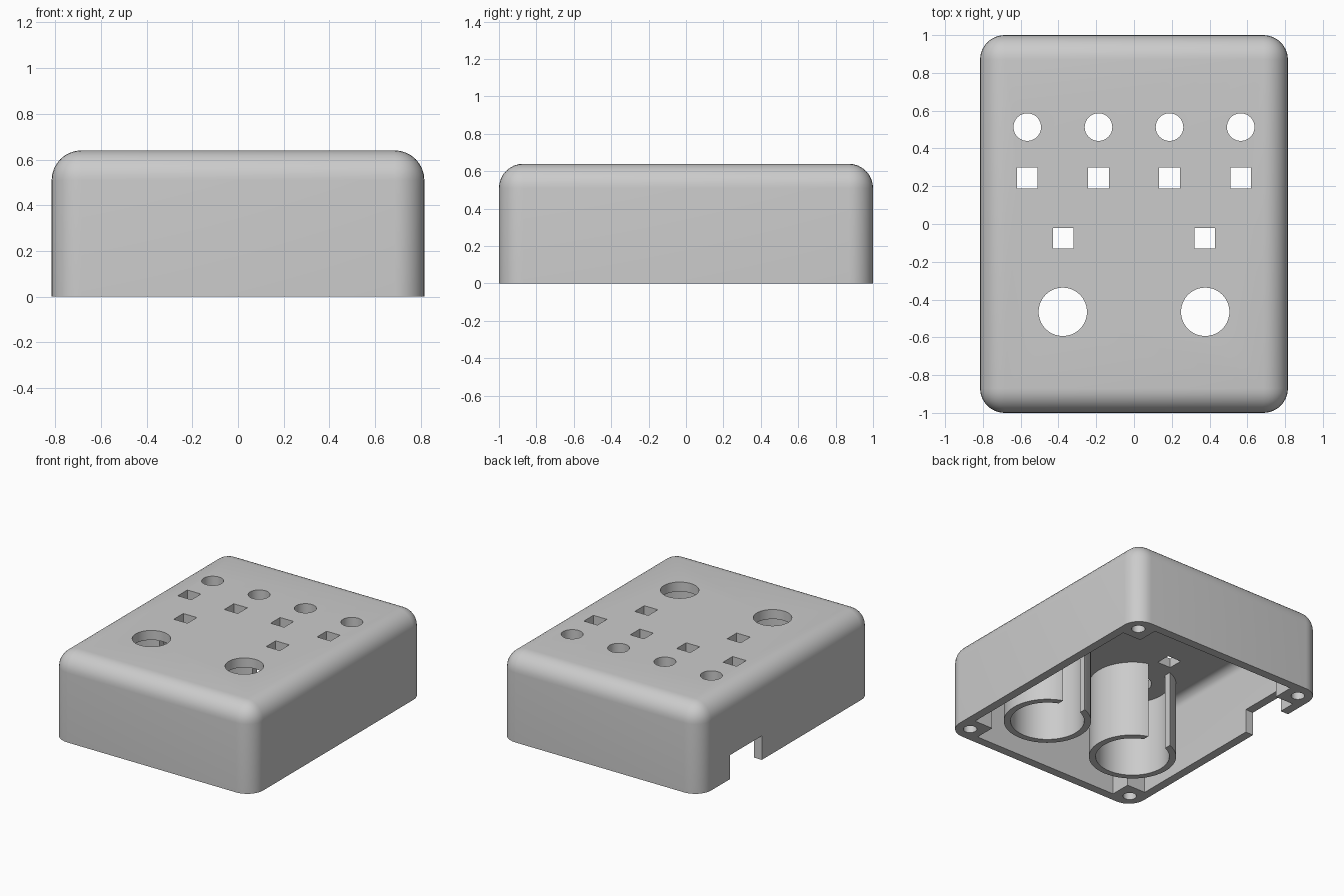
import bpy, bmesh, math
from mathutils import Matrix

if "Cube" in bpy.data.objects:
    bpy.data.objects.remove(bpy.data.objects["Cube"])

W, D, H = 0.815, 1.0, 0.64      # half width, half depth, height
WALL, R = 0.064, 0.13           # wall thickness, outer fillet radius
CEIL = H - 0.07                 # underside of the lid
TUBES = [(-0.377, -0.465), (0.377, -0.465)]


def finish(bm, name):
    bmesh.ops.recalc_face_normals(bm, faces=bm.faces)
    me = bpy.data.meshes.new(name)
    bm.to_mesh(me)
    bm.free()
    ob = bpy.data.objects.new(name, me)
    bpy.context.collection.objects.link(ob)
    return ob


def block(name, x0, x1, y0, y1, z0, z1, radius=0.0, segments=8):
    """Box; with a radius, every edge except the bottom ones is rounded."""
    bm = bmesh.new()
    mat = Matrix.Translation(((x0 + x1) / 2, (y0 + y1) / 2, (z0 + z1) / 2))
    mat = mat @ Matrix.Diagonal((x1 - x0, y1 - y0, z1 - z0, 1))
    bmesh.ops.create_cube(bm, size=1, matrix=mat)
    if radius:
        mid = (z0 + z1) / 2
        edges = [e for e in bm.edges if max(v.co.z for v in e.verts) > mid]
        bmesh.ops.bevel(bm, geom=edges, offset=radius, segments=segments,
                        profile=0.5, affect='EDGES')
    return finish(bm, name)


def rod(name, x, y, r, z0, z1, sides=64):
    bm = bmesh.new()
    bmesh.ops.create_cone(bm, cap_ends=True, segments=sides, radius1=r, radius2=r,
                          depth=z1 - z0, matrix=Matrix.Translation((x, y, (z0 + z1) / 2)))
    return finish(bm, name)


def cut(target, cutter):
    """Subtract the cutter, then discard it."""
    mod = target.modifiers.new("cut", 'BOOLEAN')
    mod.operation, mod.solver, mod.object = 'DIFFERENCE', 'EXACT', cutter
    bpy.context.view_layer.objects.active = target
    bpy.ops.object.modifier_apply(modifier=mod.name)
    bpy.data.objects.remove(cutter, do_unlink=True)


# Rounded outer body
enclosure = block("enclosure", -W, W, -D, D, 0, H, R)

# Hollow inside, leaving material for the corner posts and the tubes
iw, idp = W - WALL, D - WALL
cavity = block("cavity", -iw, iw, -idp, idp, -0.2, CEIL, R - WALL, 6)
for sx in (-1, 1):
    for sy in (-1, 1):
        xs, ys = sorted((sx * 0.60, sx * 1.1)), sorted((sy * 0.782, sy * 1.2))
        cut(cavity, block("post", *xs, *ys, -0.5, 0.9))
for x, y in TUBES:
    cut(cavity, rod("tube_outside", x, y, 0.296, -0.5, 0.9))
cut(enclosure, cavity)

# Tube bores, their slots facing the back, and the round openings in the lid
for x, y in TUBES:
    cut(enclosure, rod("bore", x, y, 0.25, -0.2, CEIL))
    cut(enclosure, block("slot", x - 0.095, x + 0.095, y + 0.1, y + 0.34, -0.2, CEIL))
    cut(enclosure, rod("knob_hole", x, y, 0.128, CEIL - 0.1, H + 0.1))

# Rows of small round and square openings
for x in (-0.565, -0.188, 0.188, 0.565):
    cut(enclosure, rod("round_hole", x, 0.513, 0.073, CEIL - 0.1, H + 0.1, 48))
squares = [(x, 0.243) for x in (-0.565, -0.188, 0.188, 0.565)]
squares += [(-0.375, -0.075), (0.375, -0.075)]
for x, y in squares:
    cut(enclosure, block("square_hole", x - 0.055, x + 0.055, y - 0.055, y + 0.055,
                         CEIL - 0.1, H + 0.1))

# Screw holes in the corner posts
for sx in (-1, 1):
    for sy in (-1, 1):
        cut(enclosure, rod("screw_hole", sx * 0.707, sy * 0.888, 0.046, -0.1, 0.3, 32))

# Cable notch at the bottom of the left wall
cut(enclosure, block("cable_notch", -W - 0.1, -iw + 0.03, 0.285, 0.655, -0.1, 0.176))

# Single grey plastic
grey = bpy.data.materials.new("grey plastic")
grey.diffuse_color = (0.6, 0.6, 0.6, 1)
grey.use_nodes = True
grey.node_tree.nodes["Principled BSDF"].inputs["Base Color"].default_value = grey.diffuse_color
enclosure.data.materials.clear()
enclosure.data.materials.append(grey)
for p in enclosure.data.polygons:
    p.material_index = 0

bpy.ops.object.select_all(action='DESELECT')
enclosure.select_set(True)
bpy.context.view_layer.objects.active = enclosure
bpy.ops.object.shade_smooth_by_angle(angle=math.radians(30))
